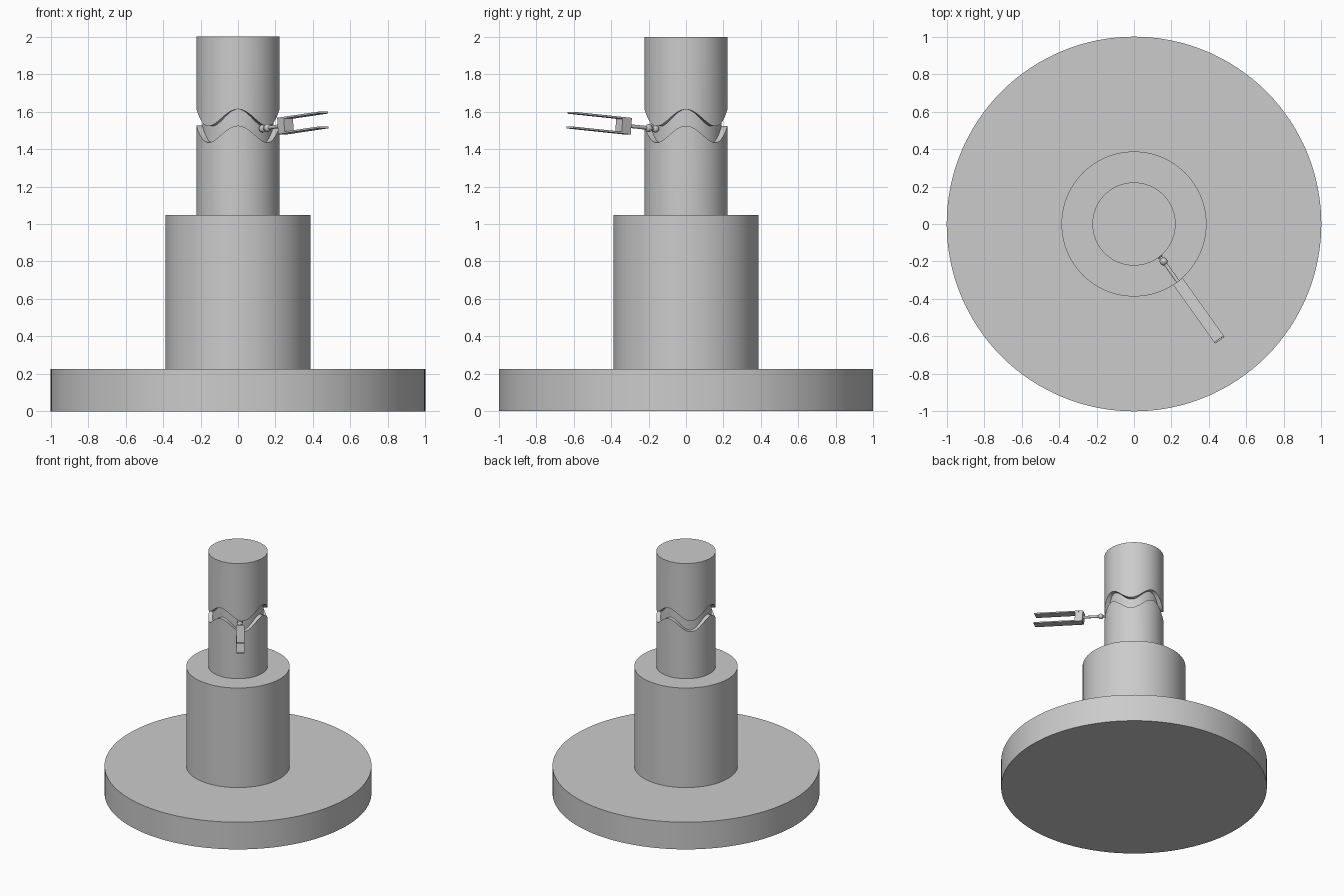
import bpy, bmesh, math
from mathutils import Vector, Matrix

old = bpy.data.objects.get("Cube")
if old:
    bpy.data.objects.remove(old)

grey = bpy.data.materials.new("plain grey")
grey.use_nodes = True
grey.diffuse_color = (0.6, 0.6, 0.6, 1)
grey.node_tree.nodes["Principled BSDF"].inputs["Base Color"].default_value = grey.diffuse_color


def finish(name, bm, matrix=Matrix()):
    bmesh.ops.recalc_face_normals(bm, faces=bm.faces)
    mesh = bpy.data.meshes.new(name)
    bm.to_mesh(mesh)
    bm.free()
    mesh.materials.append(grey)
    ob = bpy.data.objects.new(name, mesh)
    bpy.context.collection.objects.link(ob)
    ob.matrix_world = matrix
    bpy.ops.object.select_all(action='DESELECT')
    ob.select_set(True)
    bpy.context.view_layer.objects.active = ob
    bpy.ops.object.shade_smooth_by_angle(angle=math.radians(35))
    return ob


def turned(name, profile, segments=128, matrix=Matrix()):
    """Revolve (radius, z, wave) rings; wave lifts the ring four times around."""
    bm = bmesh.new()
    rings = []
    for r, z, wave in profile:
        ring = []
        for i in range(segments):
            a = math.tau * i / segments
            ring.append(bm.verts.new((r * math.cos(a), r * math.sin(a),
                                      z + wave * math.cos(4 * a))))
        rings.append(ring)
    for low, high in zip(rings, rings[1:]):
        for i in range(segments):
            j = (i + 1) % segments
            bm.faces.new((low[i], low[j], high[j], high[i]))
    bm.faces.new(rings[0])
    bm.faces.new(rings[-1])
    return finish(name, bm, matrix)


# Stepped stand
turned("base_disc", [(1, 0, 0), (1, 0.225, 0)])
turned("pedestal", [(0.387, 0.225, 0), (0.387, 1.048, 0)])

# Cam drum with a wavy groove
R, CORE, WAVE = 0.222, 0.19, 0.045
turned("cam_drum", [(R, 1.048, 0), (R, 1.48, WAVE), (CORE, 1.48, WAVE),
                    (CORE, 1.568, WAVE), (R, 1.568, WAVE), (R, 2, 0)])

# Follower frame: local x points outward along the arm, local z is up
forward = Vector((0.578, -0.81, 0.085)).normalized()
side = Vector((0, 0, 1)).cross(forward).normalized()
up = forward.cross(side)
arm = Matrix((forward, side, up)).transposed().to_4x4()
arm.translation = (0.158, -0.2, 1.513)


def ball(name, x, radius):
    bm = bmesh.new()
    bmesh.ops.create_uvsphere(bm, u_segments=24, v_segments=12, radius=radius)
    return finish(name, bm, arm @ Matrix.Translation((x, 0, 0)))


def box(name, x0, x1, width, z0, z1):
    bm = bmesh.new()
    bmesh.ops.create_cube(bm, size=1, matrix=Matrix.Translation(
        ((x0 + x1) / 2, 0, (z0 + z1) / 2)) @ Matrix.Diagonal((x1 - x0, width, z1 - z0, 1)))
    return finish(name, bm, arm)


# Follower tips, stem and two-pronged fork
ball("groove_roller", -0.045, 0.02)
ball("joint_ball", 0, 0.021)
turned("follower_stem", [(0.01, -0.04, 0), (0.01, 0.15, 0)], 24,
       arm @ Matrix.Rotation(math.pi / 2, 4, 'Y'))
box("fork_block", 0.135, 0.195, 0.06, -0.045, 0.04)
for name, z in (("upper_prong", 0.033), ("lower_prong", -0.046)):
    box(name, 0.135, 0.515, 0.062, z, z + 0.01)
